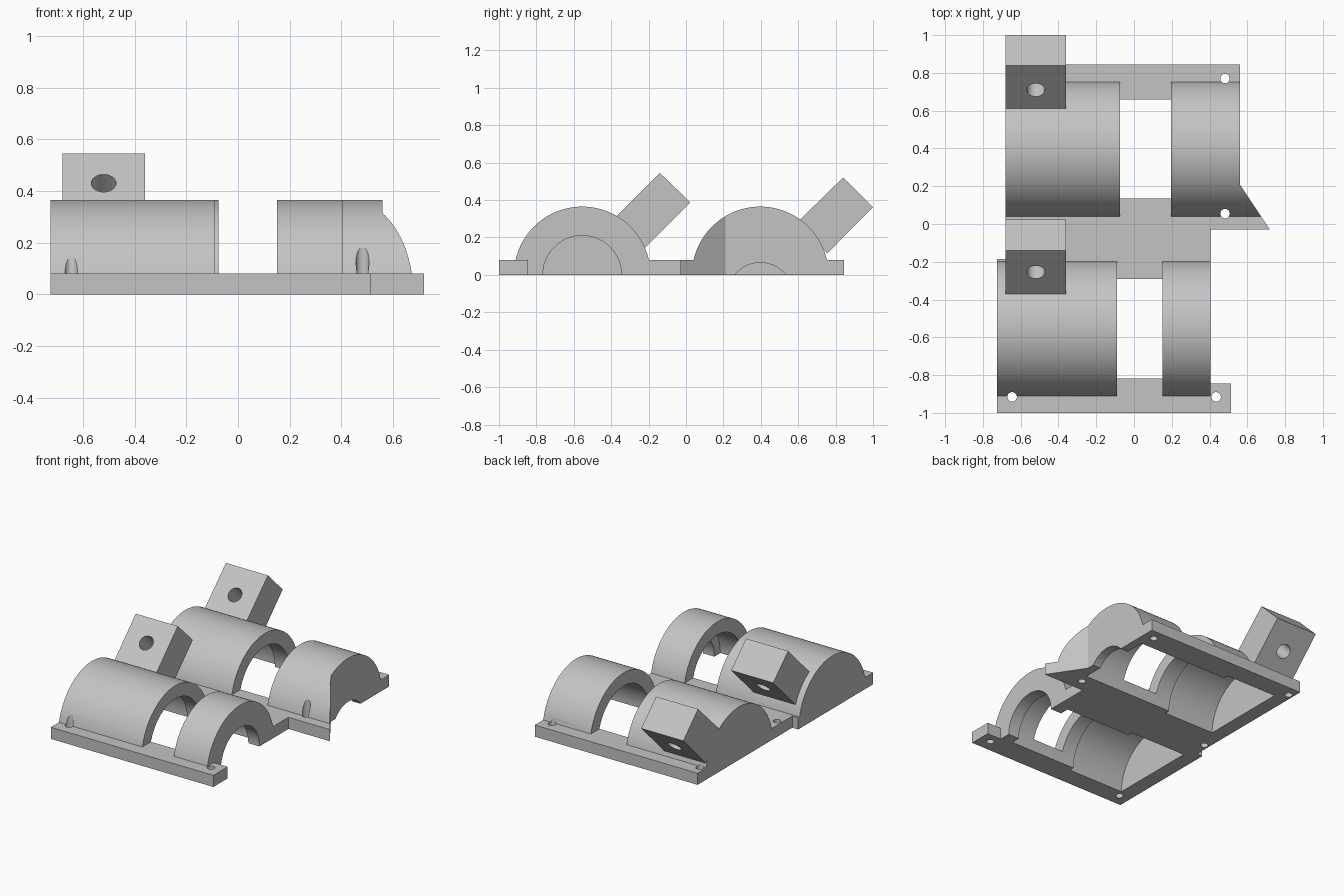
import bpy, bmesh, math
from mathutils import Vector

if "Cube" in bpy.data.objects:
    bpy.data.objects.remove(bpy.data.objects["Cube"], do_unlink=True)

grey = bpy.data.materials.new("plain grey")
grey.use_nodes = True
grey.diffuse_color = (0.55, 0.55, 0.55, 1)
grey.node_tree.nodes["Principled BSDF"].inputs["Base Color"].default_value = (0.55, 0.55, 0.55, 1)


def prism(name, points, sweep):
    """Extrude a flat polygon of 3D points along a vector."""
    bm = bmesh.new()
    face = bm.faces.new([bm.verts.new(p) for p in points])
    new = bmesh.ops.extrude_face_region(bm, geom=[face])["geom"]
    bmesh.ops.translate(bm, vec=sweep, verts=[v for v in new if isinstance(v, bmesh.types.BMVert)])
    bmesh.ops.recalc_face_normals(bm, faces=bm.faces)
    mesh = bpy.data.meshes.new(name)
    bm.to_mesh(mesh)
    bm.free()
    mesh.materials.append(grey)
    obj = bpy.data.objects.new(name, mesh)
    bpy.context.collection.objects.link(obj)
    return obj


def arc(x0, x1, cy, cz, r, turn=2 * math.pi, n=96):
    """Round bar along x; a half turn gives a half-disc section."""
    count = n if turn > 4 else n + 1
    pts = [(x0, cy + r * math.cos(turn * i / n), cz + r * math.sin(turn * i / n)) for i in range(count)]
    return prism("bar", pts, (x1 - x0, 0, 0))


def rod(centre, direction, r, length, n=32):
    """Round rod from a centre point along any direction."""
    d = Vector(direction).normalized()
    u = d.orthogonal().normalized()
    w = d.cross(u)
    pts = [Vector(centre) + r * (u * math.cos(2 * math.pi * i / n) + w * math.sin(2 * math.pi * i / n))
           for i in range(n)]
    return prism("rod", pts, d * length)


def combine(target, tool, operation):
    mod = target.modifiers.new("combine", "BOOLEAN")
    mod.operation = operation
    mod.solver = "EXACT"
    mod.object = tool
    bpy.context.view_layer.update()
    result = bpy.data.meshes.new_from_object(target.evaluated_get(bpy.context.evaluated_depsgraph_get()))
    target.modifiers.clear()
    target.data = result
    bpy.data.objects.remove(tool, do_unlink=True)


FRONT_Y, REAR_Y, OUTER, BORE = -0.555, 0.397, 0.365, 0.275

# Stepped base plate
outline = [(-0.725, -1), (0.513, -1), (0.513, -0.845), (0.405, -0.845), (0.405, -0.03), (0.8, -0.03),
           (0.8, 0.845), (-0.68, 0.845), (-0.68, -0.185), (-0.725, -0.185)]
body = prism("bearing_body", [(x, y, 0) for x, y in outline], (0, 0, 0.08))

# Half-round housings
for x0, x1, cy in [(-0.725, -0.09, FRONT_Y), (0.15, 0.405, FRONT_Y),
                   (-0.68, -0.075, REAR_Y), (0.197, 0.8, REAR_Y)]:
    combine(body, arc(x0, x1, cy, 0, OUTER, math.pi), "UNION")

# Slanted end on the rear housing and plate
slant = [(0.56, 1.2), (0.56, 0.21), (0.72, -0.03), (0.76, -0.09), (1, -0.09), (1, 1.2)]
combine(body, prism("slant", [(x, y, -0.1) for x, y in slant], (0, 0, 0.8)), "DIFFERENCE")

# Stepped bores, open underneath
for x0, x1, cy, cz, r in [(-0.2, 0.32, FRONT_Y, 0, BORE), (-0.62, -0.19, FRONT_Y, 0, 0.31),
                          (0.3, 0.5, FRONT_Y, 0, 0.21),
                          (-0.2, 0.5, REAR_Y, 0, BORE), (-0.58, -0.19, REAR_Y, 0, 0.31),
                          (0.45, 0.7, REAR_Y, -0.11, 0.175)]:
    combine(body, arc(x0, x1, cy, cz, r), "DIFFERENCE")

# Vertical screw holes
for x, y, top in [(-0.645, -0.915, 0.3), (0.435, -0.915, 0.3), (0.482, 0.055, 0.3),
                  (0.482, 0.77, 0.3), (-0.645, -0.07, 0.3), (-0.645, 0.77, 0.3)]:
    combine(body, rod((x, y, -0.1), (0, 0, 1), 0.025, top + 0.1), "DIFFERENCE")

# Tilted blocks with a cross hole
lugs = []
for name, cy in [("front_lug", FRONT_Y), ("rear_lug", REAR_Y)]:
    dz = 0 if cy == FRONT_Y else -0.025
    section = [(0.18, 0.31), (0.415, 0.545), (0.578, 0.388), (0.335, 0.145)]
    if dz:
        section = [(0.212, 0.295), (0.443, 0.52), (0.603, 0.362), (0.358, 0.115)]
    lug = prism(name, [(-0.68, cy + y, z) for y, z in section], (0.32, 0, 0))
    combine(lug, rod((-0.52, cy + 0.205, 0.525 + dz), (0, 1, -1), 0.048, 0.6), "DIFFERENCE")
    lugs.append(lug)

# Smooth the round surfaces, keep the edges crisp
for obj in [body] + lugs:
    bpy.ops.object.select_all(action="DESELECT")
    obj.select_set(True)
    bpy.context.view_layer.objects.active = obj
    bpy.ops.object.shade_smooth_by_angle(angle=math.radians(25))
